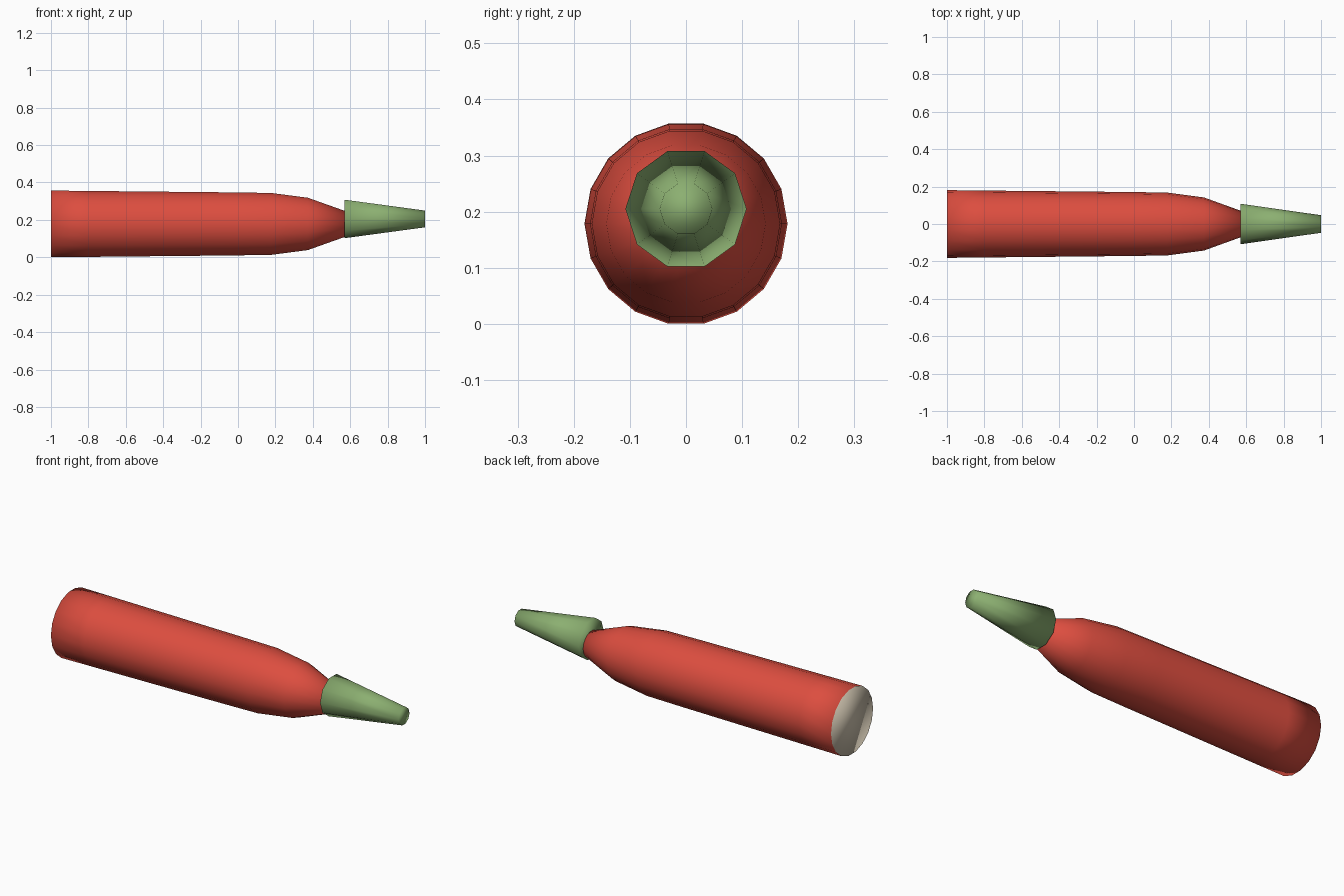
import bpy, bmesh, math

if "Cube" in bpy.data.objects:
    bpy.data.objects.remove(bpy.data.objects["Cube"])


def material(name, rgb):
    m = bpy.data.materials.new(name)
    m.diffuse_color = (*rgb, 1)
    m.use_nodes = True
    m.node_tree.nodes["Principled BSDF"].inputs["Base Color"].default_value = m.diffuse_color
    return m


red = material("red", (0.72, 0.075, 0.05))
green = material("green", (0.26, 0.43, 0.165))
beige = material("beige", (0.62, 0.55, 0.43))


def lathe(name, profile, sides, z, mats):
    """Closed tube along x from (x, radius) rings; the first cap uses the last material."""
    bm = bmesh.new()
    rings = []
    for x, r in profile:
        angles = [2 * math.pi * i / sides for i in range(sides)]
        rings.append([bm.verts.new((x, r * math.cos(a), z + r * math.sin(a))) for a in angles])
    for a, b in zip(rings, rings[1:]):
        for i in range(sides):
            j = (i + 1) % sides
            bm.faces.new((a[i], a[j], b[j], b[i]))
    start = bm.faces.new(rings[0])
    start.material_index = len(mats) - 1
    bm.faces.new(rings[-1])
    bmesh.ops.recalc_face_normals(bm, faces=bm.faces)
    for f in bm.faces:
        f.smooth = True
    mesh = bpy.data.meshes.new(name)
    bm.to_mesh(mesh)
    bm.free()
    for m in mats:
        mesh.materials.append(m)
    obj = bpy.data.objects.new(name, mesh)
    bpy.context.collection.objects.link(obj)
    return obj


# Body: evenly spaced rings, gentle taper, rounded shoulder and neck, beige base
radii = [0.181, 0.179, 0.177, 0.175, 0.173, 0.171, 0.168, 0.142, 0.071]
body = [(-1 + 1.57 * i / 8, r) for i, r in enumerate(radii)]
lathe("body", body, 18, 0.1785, [red, beige])

# Nozzle: ten-sided cone, set slightly above the body axis
lathe("nozzle", [(0.57, 0.108), (1.0, 0.047)], 10, 0.205, [green])
